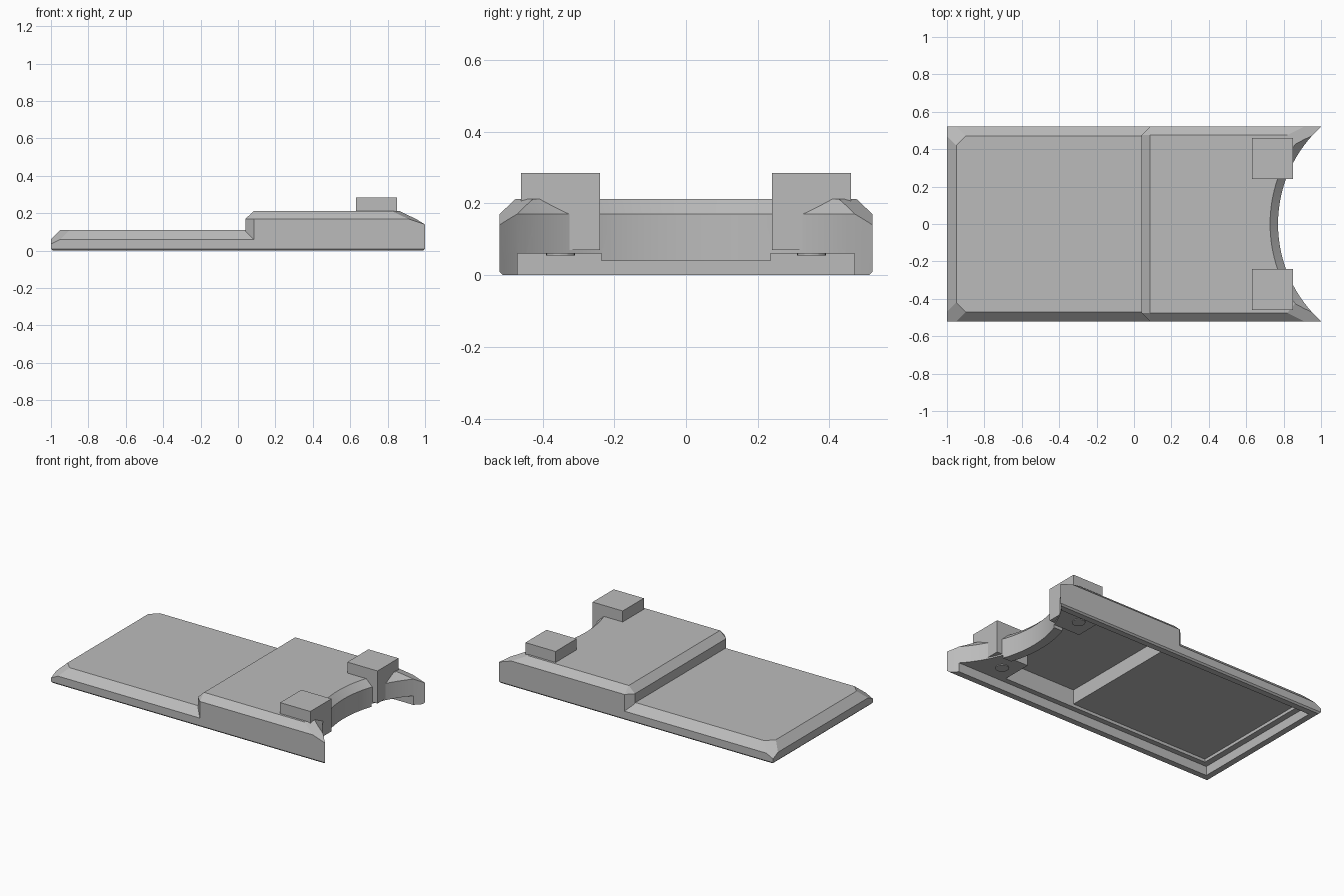
import bpy, bmesh, math

if "Cube" in bpy.data.objects:
    bpy.data.objects.remove(bpy.data.objects["Cube"])

mat = bpy.data.materials.new("plain_grey")
mat.diffuse_color = (0.5, 0.5, 0.5, 1)
mat.use_nodes = True
mat.node_tree.nodes["Principled BSDF"].inputs["Base Color"].default_value = mat.diffuse_color


def finish(name, bm):
    bmesh.ops.recalc_face_normals(bm, faces=bm.faces)
    me = bpy.data.meshes.new(name)
    bm.to_mesh(me)
    bm.free()
    me.materials.append(mat)
    ob = bpy.data.objects.new(name, me)
    bpy.context.collection.objects.link(ob)
    return ob


def hull(name, pts):
    """Convex solid, mirrored front to back."""
    bm = bmesh.new()
    for x, y, z in pts:
        for s in (-1, 1):
            bm.verts.new((x, s * y, z))
    res = bmesh.ops.convex_hull(bm, input=bm.verts)
    loose = {v for v in res["geom_interior"] + res["geom_unused"] if isinstance(v, bmesh.types.BMVert)}
    bmesh.ops.delete(bm, geom=list(loose), context='VERTS')
    bmesh.ops.dissolve_limit(bm, angle_limit=0.01, verts=bm.verts, edges=bm.edges)
    return finish(name, bm)


def box(name, x0, x1, y0, y1, z0, z1):
    bm = bmesh.new()
    bmesh.ops.create_cube(bm, size=1)
    for v in bm.verts:
        v.co = ((x0 + x1) / 2 + v.co.x * (x1 - x0),
                (y0 + y1) / 2 + v.co.y * (y1 - y0),
                (z0 + z1) / 2 + v.co.z * (z1 - z0))
    return finish(name, bm)


def prism(name, outline, z0, z1):
    bm = bmesh.new()
    f = bm.faces.new([bm.verts.new((x, y, z0)) for x, y in outline])
    r = bmesh.ops.extrude_face_region(bm, geom=[f])
    for v in r["geom"]:
        if isinstance(v, bmesh.types.BMVert):
            v.co.z = z1
    return finish(name, bm)


def lathe(name, cx, profile, n):
    """Closed solid of revolution from (radius, z) pairs."""
    bm = bmesh.new()
    rings = [[bm.verts.new((cx + r * math.cos(2 * math.pi * i / n),
                            r * math.sin(2 * math.pi * i / n), z)) for i in range(n)]
             for r, z in profile]
    for a, b in zip(rings, rings[1:]):
        for i in range(n):
            j = (i + 1) % n
            bm.faces.new((a[i], a[j], b[j], b[i]))
    bm.faces.new(rings[0])
    bm.faces.new(rings[-1])
    return finish(name, bm)


def combine(ob, other, op):
    m = ob.modifiers.new("bool", 'BOOLEAN')
    m.operation, m.solver, m.object = op, 'EXACT', other
    bpy.context.view_layer.objects.active = ob
    bpy.ops.object.modifier_apply(modifier=m.name)
    bpy.data.objects.remove(other)


# Low plate with chamfered rim and clipped end corners
shell = hull("cover_shell", [
    (-0.99, 0.51, 0), (0.99, 0.51, 0), (-1, 0.52, 0.01), (1, 0.52, 0.01),
    (-1, 0.52, 0.035), (-0.95, 0.52, 0.06), (-1, 0.47, 0.06), (1, 0.52, 0.06),
    (-0.9, 0.47, 0.11), (-0.95, 0.42, 0.11), (1, 0.47, 0.11)])

# Raised section with sloping horn tips
raised = hull("raised_section", [
    (0.04, 0.475, 0.03), (0.085, 0.52, 0.03), (1, 0.52, 0.03),
    (0.04, 0.475, 0.17), (0.085, 0.52, 0.17), (0.91, 0.52, 0.17), (1, 0.52, 0.14),
    (0.085, 0.475, 0.2125), (0.82, 0.475, 0.2125), (1, 0.26, 0.2125)])
combine(shell, raised, 'UNION')

# Stepped hollow underside
for x0, y, z in ((-0.95, 0.47, 0.06), (-0.91, 0.435, 0.08), (0.10, 0.435, 0.175)):
    combine(shell, box("hollow", x0, 1.2, -y, y, -0.1, z), 'DIFFERENCE')

# Curved end wall, with a deeper lip in the middle
CX, R = 1.473, 0.703


def arc_wall(half, z0):
    pts = []
    for i in range(17):
        y = half * (i / 8 - 1)
        pts.append((CX - math.sqrt((R + 0.06) ** 2 - y * y), y))
    return prism("end_wall", pts + [(1, half), (1, -half)], z0, 0.19)


combine(shell, arc_wall(0.445, 0.06), 'UNION')
combine(shell, arc_wall(0.235, 0.04), 'UNION')

# Pads under the end blocks
for s in (-1, 1):
    ys = sorted((s * 0.235, s * 0.445))
    combine(shell, box("pad", 0.62, 1.0, *ys, 0.06, 0.19), 'UNION')

# Round bite out of the end, flared at the top edge
bite = lathe("bite", CX, [(R, -0.1), (R, 0.17), (R + 0.0425, 0.2125), (R + 0.0425, 0.4)], 128)
combine(shell, bite, 'DIFFERENCE')

# End blocks and the round discs on the pads below them
for s, side in ((-1, "front"), (1, "back")):
    ys = sorted((s * 0.24, s * 0.46))
    box(side + "_end_block", 0.63, 0.85, *ys, 0.07, 0.285)
    disc = lathe(side + "_pad_disc", 0.72, [(0.04, 0.055), (0.04, 0.065)], 24)
    disc.location.y = s * 0.35

# Smooth the curved faces, keep the edges crisp
for ob in bpy.context.scene.objects:
    ob.select_set(True)
    bpy.context.view_layer.objects.active = ob
bpy.ops.object.shade_smooth_by_angle(angle=math.radians(15))
